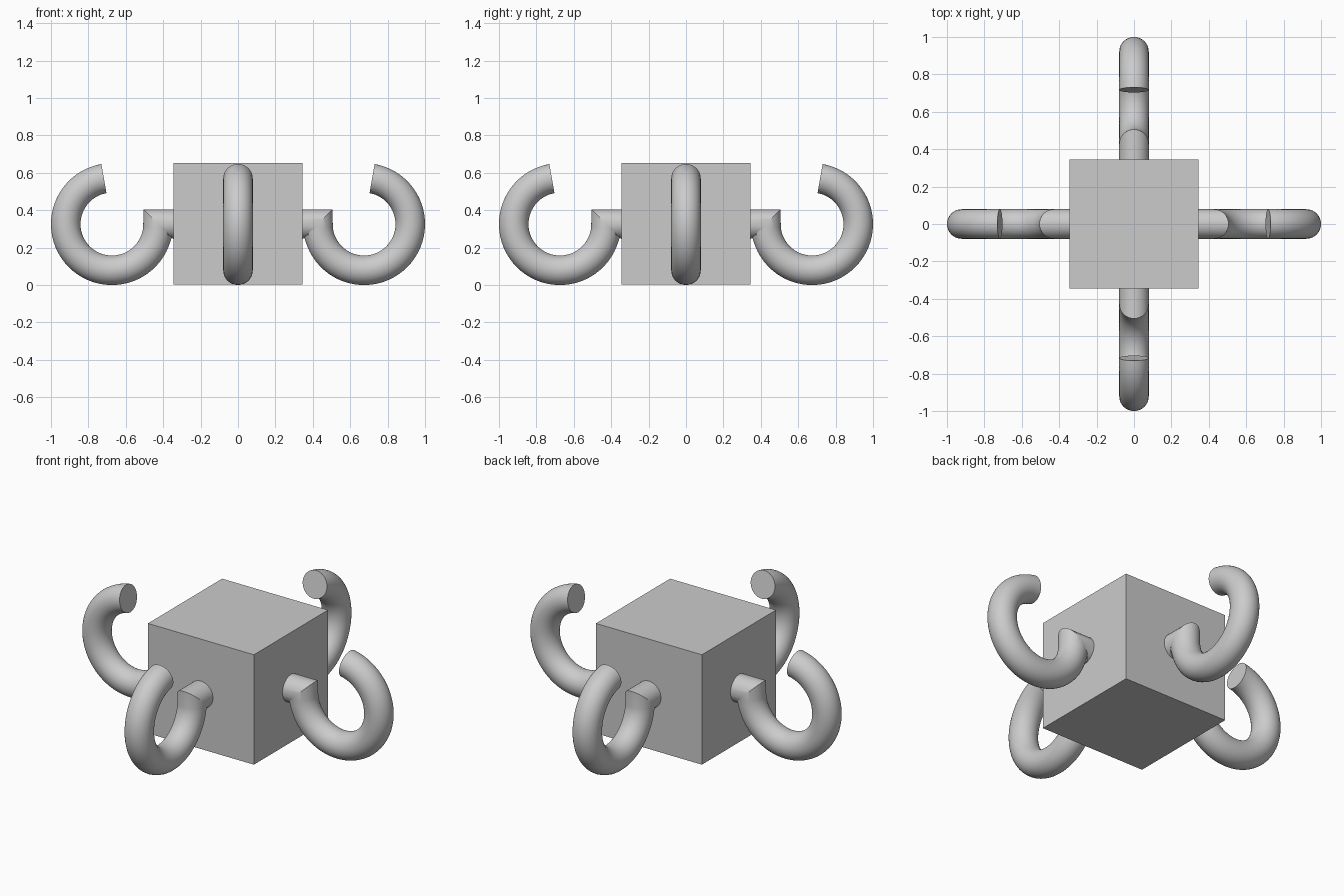
import bpy, bmesh
from math import sin, cos, pi, radians
from mathutils import Vector, Matrix

default = bpy.data.objects.get("Cube")
if default:
    bpy.data.objects.remove(default, do_unlink=True)

# Single grey material
grey = bpy.data.materials.new("plain_grey")
grey.use_nodes = True
grey.diffuse_color = (0.6, 0.6, 0.6, 1)
grey.node_tree.nodes["Principled BSDF"].inputs["Base Color"].default_value = (0.6, 0.6, 0.6, 1)

HALF = 0.346                  # half width of the block
BOTTOM, TOP = 0.004, 0.653    # block heights
TUBE = 0.079                  # hook tube radius
BEND = 0.247                  # hook bend radius
CENTRE = Vector((0.674, 0, 0.326))
SIDES, STEPS = 40, 48


def add_object(name, bm):
    bmesh.ops.recalc_face_normals(bm, faces=bm.faces)
    mesh = bpy.data.meshes.new(name)
    bm.to_mesh(mesh)
    bm.free()
    mesh.materials.append(grey)
    obj = bpy.data.objects.new(name, mesh)
    bpy.context.collection.objects.link(obj)
    return obj


def ring(bm, centre, across):
    """Tube section: 'across' spans the hook plane, y spans the other way."""
    verts = []
    for i in range(SIDES):
        t = 2 * pi * i / SIDES
        verts.append(bm.verts.new(centre + TUBE * (cos(t) * across + sin(t) * Vector((0, 1, 0)))))
    return verts


def hook_mesh():
    bm = bmesh.new()
    corner = CENTRE - Vector((BEND, 0, 0))
    # Straight stub, ending in a mitred corner
    rings = [ring(bm, Vector((HALF - 0.02, 0, CENTRE.z)), Vector((0, 0, 1))),
             ring(bm, corner, Vector((1, 0, 1)))]
    # Round bend, under the centre and up to the open tip
    for i in range(1, STEPS + 1):
        a = radians(180 + 260 * i / STEPS)
        out = Vector((cos(a), 0, sin(a)))
        section = ring(bm, CENTRE + BEND * out, -out)
        for v in section:
            if v.co.x < corner.x + TUBE:      # stay below the mitre
                v.co.z = min(v.co.z, corner.z + v.co.x - corner.x)
        rings.append(section)
    for a, b in zip(rings, rings[1:]):
        for i in range(SIDES):
            j = (i + 1) % SIDES
            bm.faces.new((a[i], a[j], b[j], b[i]))
    bm.faces.new(rings[0])
    bm.faces.new(rings[-1])
    return bm


# Central block
block = bmesh.new()
bmesh.ops.create_cube(block, size=1)
bmesh.ops.scale(block, vec=(2 * HALF, 2 * HALF, TOP - BOTTOM), verts=block.verts)
bmesh.ops.translate(block, vec=(0, 0, (TOP + BOTTOM) / 2), verts=block.verts)
add_object("block", block)

# One hook on each side of the block
for k, side in enumerate(("left", "back", "right", "front")):
    bm = hook_mesh()
    bmesh.ops.rotate(bm, cent=(0, 0, 0), matrix=Matrix.Rotation(k * pi / 2, 3, 'Z'), verts=bm.verts)
    hook = add_object(side + "_hook", bm)
    bpy.ops.object.select_all(action='DESELECT')
    hook.select_set(True)
    bpy.context.view_layer.objects.active = hook
    bpy.ops.object.shade_smooth_by_angle(angle=radians(30))
